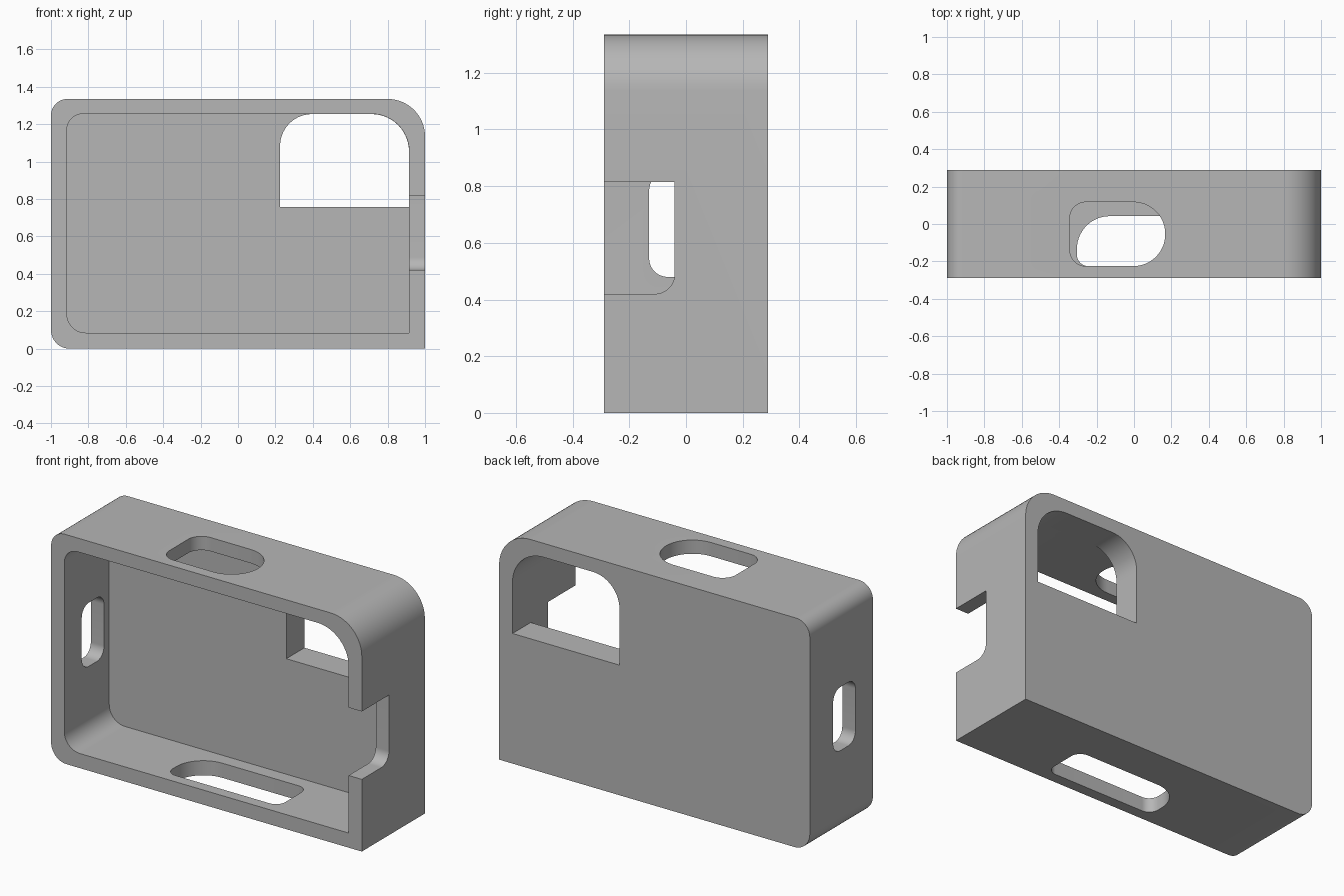
import bpy, bmesh, math
from mathutils import Vector

cube = bpy.data.objects.get("Cube")
if cube:
    bpy.data.objects.remove(cube, do_unlink=True)

# One plain grey for the whole shell
grey = bpy.data.materials.new("plain grey")
grey.use_nodes = True
grey.diffuse_color = (0.47, 0.47, 0.47, 1)
grey.node_tree.nodes["Principled BSDF"].inputs["Base Color"].default_value = grey.diffuse_color

PLANE = {"x": lambda u, v, d: (d, u, v),
         "y": lambda u, v, d: (u, d, v),
         "z": lambda u, v, d: (u, v, d)}


def rounded_outline(u0, u1, v0, v1, radii, steps=14):
    """Rectangle outline; radii run low-low, high-low, high-high, low-high."""
    corners = [(u0, v0, 1, 1), (u1, v0, -1, 1), (u1, v1, -1, -1), (u0, v1, 1, -1)]
    pts = []
    for i, ((u, v, su, sv), r) in enumerate(zip(corners, radii)):
        if r == 0:
            pts.append((u, v))
            continue
        for k in range(steps + 1):
            a = math.pi + (i + k / steps) * math.pi / 2
            pts.append((u + su * r + r * math.cos(a), v + sv * r + r * math.sin(a)))
    return pts


def slab(name, axis, u, v, depth, radii):
    """Extrude a rounded rectangle along an axis."""
    bm = bmesh.new()
    place = PLANE[axis]
    base = bm.faces.new([bm.verts.new(place(a, b, depth[0]))
                         for a, b in rounded_outline(*u, *v, radii)])
    top = bmesh.ops.extrude_face_region(bm, geom=[base])
    shift = Vector(place(0, 0, depth[1] - depth[0]))
    bmesh.ops.translate(bm, vec=shift,
                        verts=[g for g in top["geom"] if isinstance(g, bmesh.types.BMVert)])
    bmesh.ops.remove_doubles(bm, verts=bm.verts, dist=0.0001)
    bmesh.ops.recalc_face_normals(bm, faces=bm.faces)
    mesh = bpy.data.meshes.new(name)
    bm.to_mesh(mesh)
    bm.free()
    mesh.materials.append(grey)
    obj = bpy.data.objects.new(name, mesh)
    bpy.context.collection.objects.link(obj)
    return obj


# Outer body
case = slab("case_shell", "y", (-1, 1), (0, 1.335), (-0.29, 0.29), (0.1, 0, 0.2, 0.088))

cutters = [
    # Cavity open at the front
    slab("cavity", "y", (-0.915, 0.915), (0.085, 1.255), (-0.5, 0.123), (0.1, 0, 0.2, 0.085)),
    # Window through the back wall
    slab("back_window", "y", (0.225, 0.914), (0.757, 1.254), (0.05, 0.5), (0, 0, 0.199, 0.17)),
    # Notch in the side wall, open to the front
    slab("side_notch", "x", (-0.5, -0.04), (0.42, 0.815), (0.8, 1.2), (0, 0.07, 0, 0)),
    # Slot in the opposite side wall
    slab("side_slot", "x", (-0.13, 0.075), (0.48, 0.85), (-1.2, -0.8), (0.065,) * 4),
    # Button hole in the top wall
    slab("top_hole", "z", (-0.343, 0.167), (-0.225, 0.117), (1.15, 1.5), (0.085, 0.17, 0.17, 0.085)),
    # Slot in the floor
    slab("floor_slot", "z", (-0.305, 0.42), (-0.225, 0.042), (-0.2, 0.15), (0.06, 0.06, 0.06, 0.175)),
]

bpy.ops.object.select_all(action="DESELECT")
case.select_set(True)
bpy.context.view_layer.objects.active = case
for cutter in cutters:
    cutter.hide_render = True
    cut = case.modifiers.new(cutter.name, "BOOLEAN")
    cut.operation = "DIFFERENCE"
    cut.solver = "EXACT"
    cut.object = cutter
    bpy.ops.object.modifier_apply(modifier=cut.name)
    bpy.data.objects.remove(cutter, do_unlink=True)

bpy.ops.object.shade_smooth_by_angle(angle=math.radians(30))
